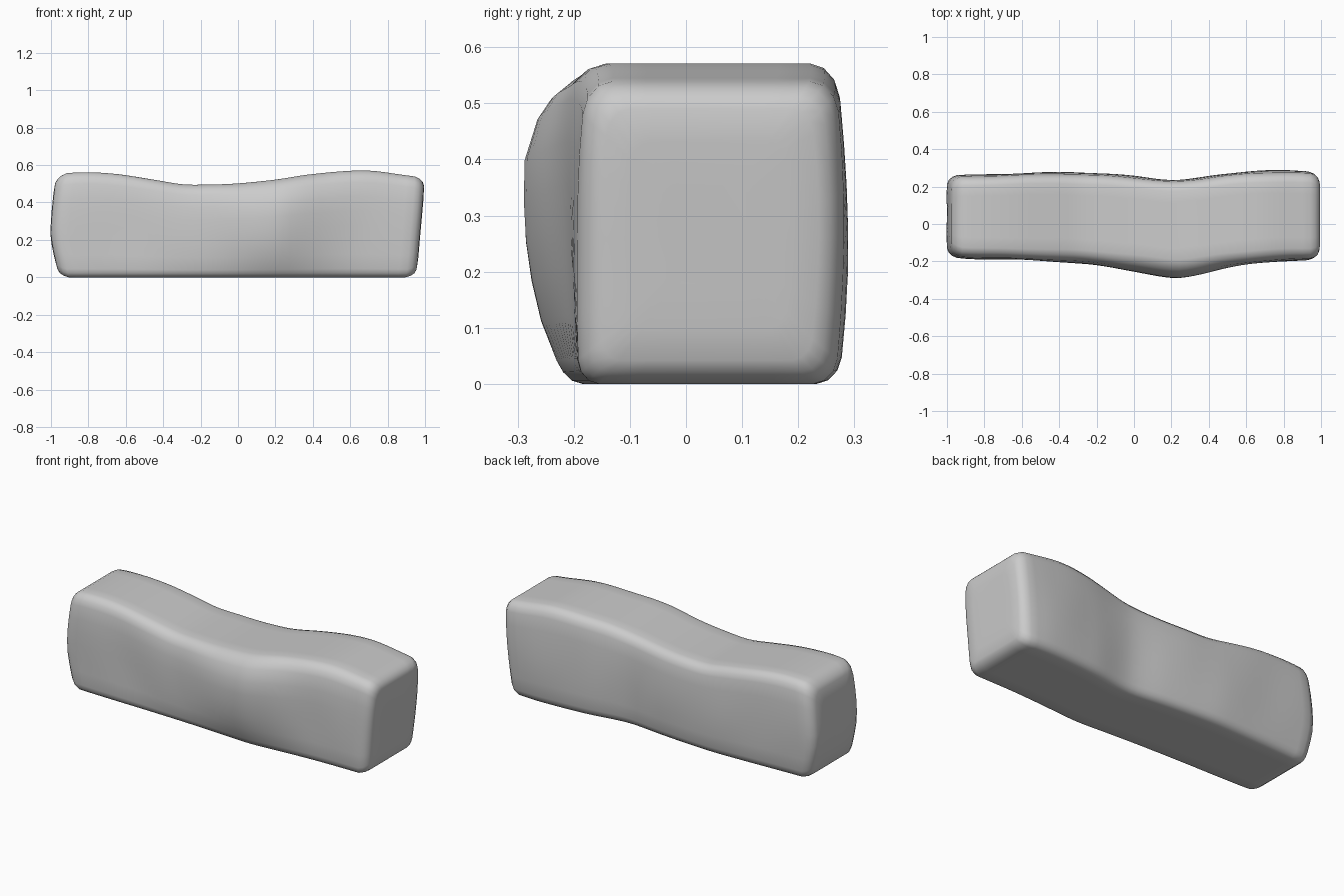
import bpy, bmesh, math

if "Cube" in bpy.data.objects:
    bpy.data.objects.remove(bpy.data.objects["Cube"])

# Outline curves read along the length: (x, value)
TOP = [(-1, .545), (-.93, .558), (-.8, .561), (-.65, .55), (-.45, .52), (-.3, .497), (-.15, .496),
       (0, .502), (.2, .522), (.4, .552), (.68, .571), (.9, .545), (1, .532)]
FRONT = [(-1, -.175), (-.9, -.184), (-.6, -.192), (-.4, -.204), (-.2, -.222), (0, -.252),
         (.15, -.28), (.23, -.288), (.3, -.279), (.5, -.236), (.7, -.207), (1, -.192)]
BACK = [(-1, .258), (-.9, .262), (-.4, .278), (-.2, .271), (0, .256), (.2, .236), (.3, .241),
        (.5, .271), (.8, .288), (1, .278)]
# End outlines by height, and how the front swelling fades towards bottom and top
LEFT_END = [(0, .958), (.03, .965), (.2, 1), (.3, 1), (.5, .98), (.57, .968)]
RIGHT_END = [(0, .948), (.03, .956), (.2, .972), (.5, .998), (.57, 1.0)]
SWELL = [(0, .3), (.06, .38), (.2, .68), (.4, .92), (.55, 1), (.8, 1), (.93, .75), (1, .6)]


def curve(pts, x):
    """Smooth interpolation through the given points."""
    x = min(max(x, pts[0][0]), pts[-1][0])
    n = len(pts)

    def slope(i):
        a, b = pts[max(i - 1, 0)], pts[min(i + 1, n - 1)]
        return (b[1] - a[1]) / (b[0] - a[0])
    i = 0
    while i < n - 2 and x > pts[i + 1][0]:
        i += 1
    (x0, y0), (x1, y1) = pts[i], pts[i + 1]
    h = x1 - x0
    t = (x - x0) / h
    return ((2*t**3 - 3*t*t + 1) * y0 + (t**3 - 2*t*t + t) * h * slope(i)
            + (3*t*t - 2*t**3) * y1 + (t**3 - t*t) * h * slope(i + 1))


def rounded_section(radii, sides=6, arc=3):
    """Unit square loop (v, w in 0..1) with a rounded corner at each end of each side."""
    corners = [(0, 0, math.pi), (1, 0, 1.5*math.pi), (1, 1, 0), (0, 1, .5*math.pi)]
    loop, arcs = [], []
    for (cx, cy, a0), r in zip(corners, radii):
        ox, oy = cx + (r if cx == 0 else -r), cy + (r if cy == 0 else -r)
        arcs.append([(ox + r*math.cos(a0 + k/arc*math.pi/2),
                      oy + r*math.sin(a0 + k/arc*math.pi/2)) for k in range(arc + 1)])
    for i, pts in enumerate(arcs):
        loop += pts
        p, q = pts[-1], arcs[(i + 1) % 4][0]
        loop += [(p[0] + (q[0]-p[0])*k/sides, p[1] + (q[1]-p[1])*k/sides) for k in range(1, sides)]
    return loop


SECTION = rounded_section((.08, .085, .1, .11))


def ring(bm, t, inset, scale):
    yf, yb, zt = curve(FRONT, t), curve(BACK, t), curve(TOP, t)
    swell = max(0, -.19 - yf)
    verts = []
    for v, w in SECTION:
        f = yf + swell * (1 - curve(SWELL, w)) + .012 * max(0, (w - .7) / .3)
        b = yb - .016 * (2*w - 1)**2
        mid = (f + b) / 2
        half = max((b - f) / 2 - inset, .01) * scale
        y = mid + (2*v - 1) * half
        z = zt/2 + (w - .5) * (zt - 2*inset) * scale
        # gentle worn unevenness on top and sides, fading at the base
        wob = .003 * math.sin(11*t + 9*y) * math.sin(7*z + 5*t) * min(1, z / .2)
        end = curve(RIGHT_END if t > 0 else LEFT_END, z)
        x = t * end + wob * .3
        verts.append(bm.verts.new((x, y + wob, z)))
    return verts


# Ends: shrinking rings for the caps and worn edges; middle: even stations
edge = [(1, .045, .4), (1, .045, .75), (.997, .042, 1), (.988, .022, 1), (.97, .008, 1), (.945, 0, 1)]
stations = [(-t, i, s) for t, i, s in edge]
stations += [(-.9 + 1.8*k/44, 0, 1) for k in range(45)]
stations += edge[::-1]

bm = bmesh.new()
rings = [ring(bm, *s) for s in stations]
n = len(SECTION)
for a, b in zip(rings, rings[1:]):
    for k in range(n):
        bm.faces.new((a[k], a[(k+1) % n], b[(k+1) % n], b[k]))
bm.faces.new(rings[0])
bm.faces.new(rings[-1])
bmesh.ops.recalc_face_normals(bm, faces=bm.faces)

mesh = bpy.data.meshes.new("stone_block")
bm.to_mesh(mesh)
bm.free()
block = bpy.data.objects.new("stone_block", mesh)
bpy.context.collection.objects.link(block)
bpy.context.view_layer.objects.active = block
block.select_set(True)
bpy.ops.object.shade_smooth_by_angle(angle=math.radians(50))
